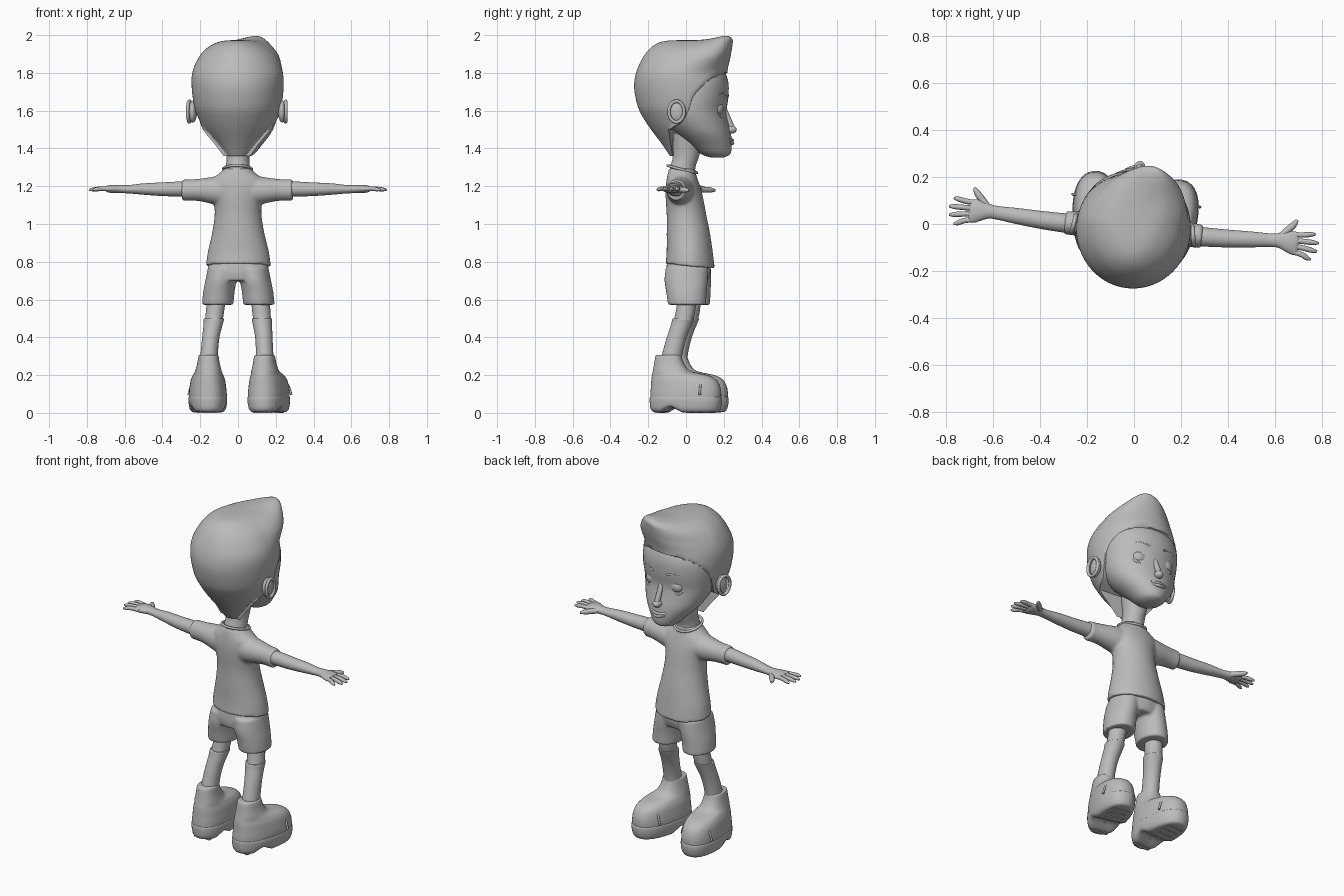
import bpy, bmesh
from math import sin, cos, pi, exp, radians
from mathutils import Matrix, Vector

if "Cube" in bpy.data.objects:
    bpy.data.objects.remove(bpy.data.objects["Cube"])

TURN = -0.1  # the whole figure stands slightly turned

grey = bpy.data.materials.new("plain_grey")
grey.use_nodes = True
grey.diffuse_color = (.5, .5, .5, 1)
grey.node_tree.nodes["Principled BSDF"].inputs["Base Color"].default_value = (.5, .5, .5, 1)


def place(name, data):
    obj = bpy.data.objects.new(name, data)
    bpy.context.collection.objects.link(obj)
    obj.data.materials.append(grey)
    obj.rotation_euler.z = TURN
    return obj


def finish(name, bm, angle=50):
    bmesh.ops.recalc_face_normals(bm, faces=bm.faces)
    mesh = bpy.data.meshes.new(name)
    bm.to_mesh(mesh)
    bm.free()
    obj = place(name, mesh)
    bpy.ops.object.select_all(action='DESELECT')
    obj.select_set(True)
    bpy.context.view_layer.objects.active = obj
    bpy.ops.object.shade_smooth_by_angle(angle=radians(angle))
    return obj


def refine(rows, steps=4):
    """Catmull-Rom interpolation between control rows."""
    rows = [Vector(r) for r in rows]
    result = []
    for i in range(len(rows) - 1):
        a, b = rows[max(i - 1, 0)], rows[i]
        c, d = rows[i + 1], rows[min(i + 2, len(rows) - 1)]
        for k in range(steps):
            t = k / steps
            result.append(b + (c - a) * (t / 2) + (a * 2 - b * 5 + c * 4 - d) * (t * t / 2)
                          + (b * 3 - a - c * 3 + d) * (t ** 3 / 2))
    return result + [rows[-1]]


def add_loft(bm, rows, axis='z', side=1, sides=32, power=2, shape=None):
    """Rows hold: position along axis, centre and radius across, low and high edge."""
    rings = []
    for h, centre, radius, low, high in refine(rows):
        ring = []
        for k in range(sides):
            c, s = cos(2 * pi * k / sides), sin(2 * pi * k / sides)
            a = centre + radius * c * max(abs(c), .001) ** (2 / power - 1)
            b = (low + high) / 2 + (high - low) / 2 * s * max(abs(s), .001) ** (2 / power - 1)
            p = (a, b, h) if axis == 'z' else (h, a, b)
            if shape:
                p = shape(*p)
            ring.append(bm.verts.new((p[0] * side, p[1], p[2])))
        rings.append(ring)
    for lower, upper in zip(rings, rings[1:]):
        for k in range(sides):
            j = (k + 1) % sides
            bm.faces.new((lower[k], lower[j], upper[j], upper[k]))
    bm.faces.new(rings[0])
    bm.faces.new(rings[-1])


def loft(name, rows, **options):
    bm = bmesh.new()
    add_loft(bm, rows, **options)
    return finish(name, bm)


def ball(name, centre, radii):
    bm = bmesh.new()
    bmesh.ops.create_uvsphere(bm, u_segments=28, v_segments=18, radius=1,
                              matrix=Matrix.Translation(centre) @ Matrix.Diagonal((*radii, 1)))
    return finish(name, bm)


def tube(name, points, thickness, side=1, tip=.4, closed=False):
    curve = bpy.data.curves.new(name, 'CURVE')
    curve.dimensions = '3D'
    curve.bevel_depth = thickness
    curve.bevel_resolution = 4
    curve.use_fill_caps = True
    spline = curve.splines.new('NURBS')
    spline.points.add(len(points) - 1)
    for point, (x, y, z) in zip(spline.points, points):
        point.co = (x * side, y, z, 1)
    spline.order_u = 3
    spline.use_endpoint_u = not closed
    spline.use_cyclic_u = closed
    if not closed:
        spline.points[-1].radius = tip
    return place(name, curve)


def melt(obj, voxel):
    """Blend overlapping lofts into one soft cloth surface."""
    remesh = obj.modifiers.new("blend", 'REMESH')
    remesh.mode = 'VOXEL'
    remesh.voxel_size = voxel
    remesh.use_smooth_shade = True
    soften = obj.modifiers.new("soften", 'SMOOTH')
    soften.iterations = 6


# Head and neck
loft("head", [(1.353, 0, .03, .13, .2), (1.37, 0, .07, .08, .235), (1.42, 0, .115, .02, .243),
              (1.48, 0, .165, -.05, .238), (1.54, 0, .195, -.1, .225), (1.6, 0, .212, -.12, .215),
              (1.68, 0, .22, -.12, .225), (1.76, 0, .215, -.12, .222), (1.83, 0, .18, -.12, .19),
              (1.88, 0, .1, -.08, .12)], sides=48)
loft("neck", [(1.24, 0, .07, -.095, .05), (1.3, 0, .063, -.085, .05), (1.36, 0, .062, -.07, .07),
              (1.48, 0, .08, -.07, .1)])

# Hair: a cap trimmed along the hairline and swept up into a quiff
HAIRLINE = [(1.3, -.06), (1.5, -.075), (1.54, .0), (1.6, .035), (1.68, .06),
            (1.75, .13), (1.79, .19), (1.83, .3), (2.1, .3)]


def comb(x, y, z):
    for (z0, y0), (z1, y1) in zip(HAIRLINE, HAIRLINE[1:]):
        if z0 <= z < z1:
            y = min(y, y0 + (y1 - y0) * (z - z0) / (z1 - z0))
            break
    front = max(0, y / .25) * min(1, max(0, (z - 1.8) / .08))
    lift = .035 * exp(-((x - .06) ** 2 + (y - .23) ** 2) / .012) * front
    return x + .045 * front, y, z + lift


loft("hair", [(1.36, 0, .07, -.085, .08), (1.42, 0, .115, -.125, .14), (1.5, 0, .18, -.185, .22),
              (1.56, 0, .21, -.225, .24), (1.62, 0, .23, -.255, .24), (1.72, 0, .243, -.275, .24),
              (1.8, 0, .24, -.265, .22), (1.87, 0, .215, -.235, .24), (1.92, 0, .18, -.2, .25),
              (1.955, 0, .13, -.155, .25), (1.97, 0, .08, -.1, .21), (1.974, 0, .01, .0, .05)],
     sides=96, shape=comb)

# Nose and mouth
ball("nose_tip", (0, .238, 1.5), (.025, .032, .022))
tube("nose_bridge", [(0, .2, 1.61), (0, .222, 1.56), (0, .246, 1.505)], .016, tip=1)
tube("upper_lip", [(-.055, .226, 1.45), (-.02, .247, 1.443), (.02, .247, 1.443), (.055, .226, 1.45)], .008)
tube("lower_lip", [(-.042, .23, 1.438), (-.015, .248, 1.428), (.015, .248, 1.428), (.042, .23, 1.438)], .009)

# Shirt: body and sleeves blended together
bm = bmesh.new()
add_loft(bm, [(.775, 0, .172, -.107, .152), (.85, 0, .162, -.102, .142), (.95, 0, .139, -.102, .127),
              (1.05, 0, .124, -.102, .107), (1.13, 0, .13, -.107, .092), (1.19, 0, .15, -.107, .077),
              (1.235, 0, .14, -.102, .062), (1.265, 0, .1, -.097, .052), (1.295, 0, .07, -.09, .05)],
         sides=48, shape=lambda x, y, z: (x, y, z - max(0, .9 - z) * (y - .05) * .8))
for side in (1, -1):
    add_loft(bm, [(.06, -.02, .075, 1.09, 1.26), (.13, -.02, .07, 1.105, 1.25), (.2, -.02, .058, 1.12, 1.24),
                  (.25, -.022, .052, 1.124, 1.236), (.295, -.024, .05, 1.122, 1.236)], axis='x', side=side)
melt(finish("shirt", bm), .008)
tube("collar", [(.078 * cos(k * pi / 6), -.02 + .08 * sin(k * pi / 6), 1.29 - .02 * sin(k * pi / 6))
                for k in range(12)], .007, closed=True)

# Shorts: hips and legs blended together
bm = bmesh.new()
add_loft(bm, [(.7, 0, .135, -.1, .115), (.75, 0, .158, -.105, .13), (.83, 0, .15, -.095, .13)], sides=48)
for side in (1, -1):
    add_loft(bm, [(.572, .11, .083, -.085, .118), (.64, .103, .083, -.095, .12), (.7, .092, .082, -.105, .125),
                  (.77, .08, .08, -.1, .125)], side=side)
melt(finish("shorts", bm), .008)


def arch(x, y, z):
    """Raise the instep of the sole between heel and ball."""
    return x, y, z + max(0, .035 - abs(y + .05) * .6) * max(0, 1 - z / .06)


for side, hand in ((1, "left"), (-1, "right")):
    # Eyes, lids, brows and ears
    ball(hand + "_eye", (.083 * side, .174, 1.61), (.047, .034, .04))
    for part, lift, bulge in (("_upper_lid", 1.615, .042), ("_lower_lid", 1.603, -.04)):
        tube(hand + part, [(.083 - .05 * cos(pi * k / 6), .176 + .022 * sin(pi * k / 6) - .014 * (k / 6 - .5),
                            lift + bulge * sin(pi * k / 6)) for k in range(7)], .006, side)
    tube(hand + "_brow", [(.045, .219, 1.678), (.085, .211, 1.7), (.13, .19, 1.688)], .006, side)
    ball(hand + "_ear", (.238 * side, -.025, 1.595), (.022, .042, .058))
    tube(hand + "_ear_rim", [(.256 + .006 * cos(k * pi / 5), -.025 - .042 * cos(k * pi / 5),
                              1.595 + .058 * sin(k * pi / 5)) for k in range(10)], .009, side, closed=True)

    # Arm and hand
    loft(hand + "_arm", [(.2, -.024, .045, 1.14, 1.225), (.3, -.025, .041, 1.145, 1.225),
                         (.4, -.022, .038, 1.148, 1.22), (.5, -.016, .034, 1.155, 1.215),
                         (.58, -.011, .029, 1.162, 1.206), (.62, -.008, .031, 1.163, 1.207),
                         (.66, -.01, .045, 1.164, 1.207), (.69, -.014, .05, 1.167, 1.204),
                         (.705, -.015, .042, 1.176, 1.198)], axis='x', side=side)
    for k, finger in enumerate(("index", "middle", "ring", "little")):
        y, reach = .024 - .026 * k, (.775, .792, .788, .765)[k]
        tube(hand + "_" + finger + "_finger", [(.67, y * .9, 1.185), (.72, y, 1.188),
                                               (reach - .015, y * 1.35, 1.183), (reach, y * 1.4, 1.18)], .0115, side)
    tube(hand + "_thumb", [(.62, .0, 1.183), (.655, .04, 1.182), (.68, .065, 1.18), (.692, .086, 1.178)],
         .015, side)

    # Leg and sock
    loft(hand + "_leg", [(.28, .147, .044, -.115, -.015), (.36, .144, .04, -.09, .0), (.44, .135, .044, -.068, .03),
                         (.52, .125, .048, -.045, .058), (.62, .115, .05, -.03, .07)], side=side)
    loft(hand + "_sock", [(.26, .149, .05, -.125, -.01), (.32, .147, .046, -.11, -.003), (.4, .141, .046, -.088, .017),
                          (.47, .131, .051, -.066, .045), (.496, .128, .054, -.06, .056), (.5, .128, .05, -.055, .052)],
         side=side)

    # Boot: upper, sole and tread, splayed outward
    stance = Matrix.Translation((.16 * side, 0, 0)) @ Matrix.Rotation(radians(-8) * side, 4, 'Z')
    upper = loft(hand + "_boot", [(.06, 0, .098, -.175, .203), (.1, 0, .1, -.175, .206), (.14, 0, .096, -.172, .2),
                                  (.175, 0, .09, -.17, .18), (.2, 0, .08, -.167, .135), (.222, 0, .07, -.162, .04),
                                  (.26, 0, .06, -.155, .005), (.3, 0, .053, -.148, -.01), (.306, 0, .046, -.14, -.017)],
                 sides=48, power=2.3)
    sole = loft(hand + "_sole", [(.004, 0, .01, .01, .02), (.004, 0, .05, -.08, .1), (.004, 0, .078, -.15, .18),
                                 (.018, 0, .094, -.172, .2), (.05, 0, .101, -.178, .209),
                                 (.08, 0, .102, -.178, .209), (.086, 0, .097, -.172, .202)],
                sides=48, power=2.3, shape=arch)
    bm = bmesh.new()
    for y in (-.13, .04, .085, .13):
        bmesh.ops.create_cube(bm, size=1, matrix=Matrix.Translation((0, y, .008)) @ Matrix.Diagonal((.1, .024, .016, 1)))
    tread = finish(hand + "_tread", bm)
    cap = tube(hand + "_toe_seam", [(.098 * cos(pi * k / 8), .115, .095 + .098 * sin(pi * k / 8))
                                    for k in range(9)], .006, tip=1)
    for part in (upper, sole, tread, cap):
        part.data.transform(stance)
